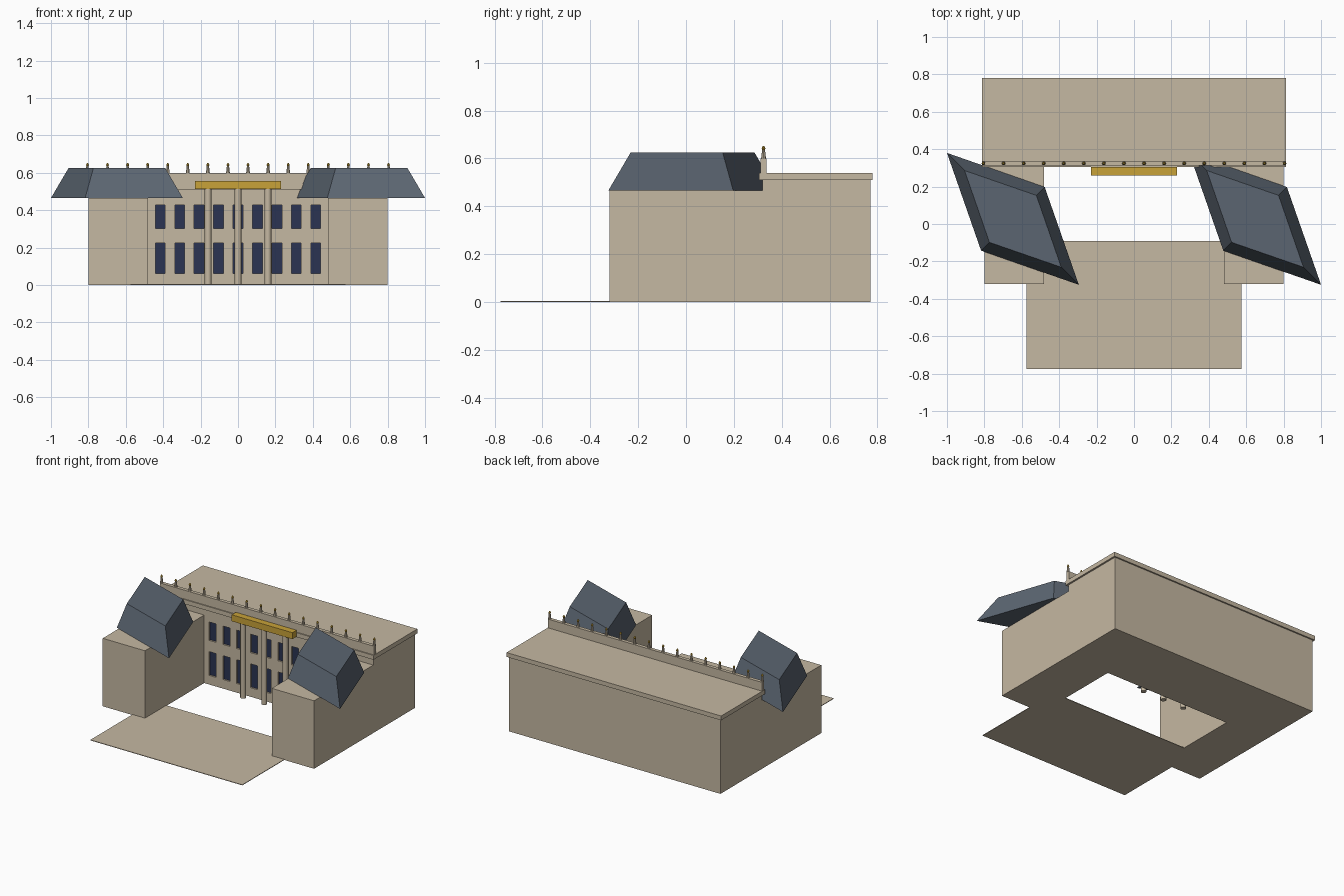
import bpy, bmesh, math
from mathutils import Matrix

if "Cube" in bpy.data.objects:
    bpy.data.objects.remove(bpy.data.objects["Cube"])


def mat(name, rgb):
    m = bpy.data.materials.new(name)
    m.diffuse_color = (*rgb, 1)
    m.use_nodes = True
    m.node_tree.nodes["Principled BSDF"].inputs["Base Color"].default_value = m.diffuse_color
    return m


STONE = mat("stone", (0.56, 0.48, 0.36))
SLATE = mat("slate", (0.105, 0.13, 0.165))
GOLD = mat("gold", (0.58, 0.36, 0.04))
GLASS = mat("dark_glass", (0.024, 0.034, 0.085))


def finish(name, bm, *mats):
    bmesh.ops.recalc_face_normals(bm, faces=bm.faces[:])
    me = bpy.data.meshes.new(name)
    bm.to_mesh(me)
    bm.free()
    ob = bpy.data.objects.new(name, me)
    bpy.context.collection.objects.link(ob)
    for m in mats:
        me.materials.append(m)
    return ob


def add_box(bm, x0, x1, y0, y1, z0, z1):
    m = Matrix.Translation(((x0 + x1) / 2, (y0 + y1) / 2, (z0 + z1) / 2))
    bmesh.ops.create_cube(bm, size=1, matrix=m @ Matrix.Diagonal((x1 - x0, y1 - y0, z1 - z0, 1)))


def box(name, m, *dims):
    bm = bmesh.new()
    add_box(bm, *dims)
    return finish(name, bm, m)


def add_cone(bm, x, y, z0, z1, r0, r1, n=12):
    res = bmesh.ops.create_cone(bm, cap_ends=True, segments=n, radius1=r0, radius2=r1,
                                depth=z1 - z0, matrix=Matrix.Translation((x, y, (z0 + z1) / 2)))
    return {f for v in res["verts"] for f in v.link_faces}


# Forecourt and main block
box("forecourt", STONE, -0.575, 0.575, -0.775, -0.09, 0, 0.004)
main = box("main_block", STONE, -0.80, 0.80, 0.32, 0.77, 0, 0.51)

# Two rows of recessed windows
WALL, DEPTH = 0.32, 0.015
cut, panes = bmesh.new(), bmesh.new()
for i in range(-4, 5):
    x = i * 0.104
    for z0, z1 in ((0.062, 0.225), (0.302, 0.428)):
        add_box(cut, x - 0.026, x + 0.026, WALL - 0.05, WALL + DEPTH, z0, z1)
        add_box(panes, x - 0.026, x + 0.026, WALL + DEPTH - 0.004, WALL + DEPTH + 0.002, z0, z1)
cutter = finish("window_cutter", cut, STONE)
cutter.hide_render = True
mod = main.modifiers.new("windows", 'BOOLEAN')
mod.operation, mod.solver, mod.object = 'DIFFERENCE', 'EXACT', cutter
bpy.context.view_layer.objects.active = main
bpy.ops.object.modifier_apply(modifier=mod.name)
bpy.data.objects.remove(cutter)
finish("window_panes", panes, GLASS)

# Cornice slab and parapet
box("cornice", STONE, -0.812, 0.812, 0.305, 0.78, 0.51, 0.54)
box("parapet", STONE, -0.81, 0.81, 0.312, 0.336, 0.54, 0.60)

# Row of finials with gilded tips
bm = bmesh.new()
for i in range(16):
    x = -0.805 + i * 1.61 / 15
    add_cone(bm, x, 0.324, 0.60, 0.636, 0.010, 0.006, 8)
    for f in add_cone(bm, x, 0.324, 0.634, 0.642, 0.005, 0.008, 8):
        f.material_index = 1
    for f in add_cone(bm, x, 0.324, 0.642, 0.652, 0.008, 0.003, 8):
        f.material_index = 1
finish("finials", bm, STONE, GOLD)

# Portico columns and gilded beam
bm = bmesh.new()
for x in (-0.16, 0, 0.16):
    add_cone(bm, x, 0.284, 0, 0.515, 0.018, 0.018)
columns = finish("columns", bm, STONE)
box("gilded_beam", GOLD, -0.23, 0.23, 0.26, 0.305, 0.513, 0.557)

# Side wings with skewed mansard roofs
for side, s in (("left", -1), ("right", 1)):
    xs = sorted((s * 0.48, s * 0.80))
    box(side + "_wing", STONE, *xs, -0.32, 0.32, 0, 0.465)
    cx, cy = s * 0.6475, 0.0275
    bm = bmesh.new()
    rings = []
    for z, a, b in ((0.465, 0.3525, 0.17), (0.625, 0.2585, 0.1255)):
        rings.append([bm.verts.new((cx + dx, cy + dy, z))
                      for dx, dy in ((-a, a), (-b, -b), (a, -a), (b, b))])
    low, top = rings
    bm.faces.new(low)
    bm.faces.new(top)
    for i in range(4):
        j = (i + 1) % 4
        bm.faces.new((low[i], low[j], top[j], top[i]))
    finish(side + "_roof", bm, SLATE)

# Smooth the round columns, keep the rims sharp
bpy.ops.object.select_all(action='DESELECT')
columns.select_set(True)
bpy.context.view_layer.objects.active = columns
bpy.ops.object.shade_smooth_by_angle(angle=math.radians(40))
